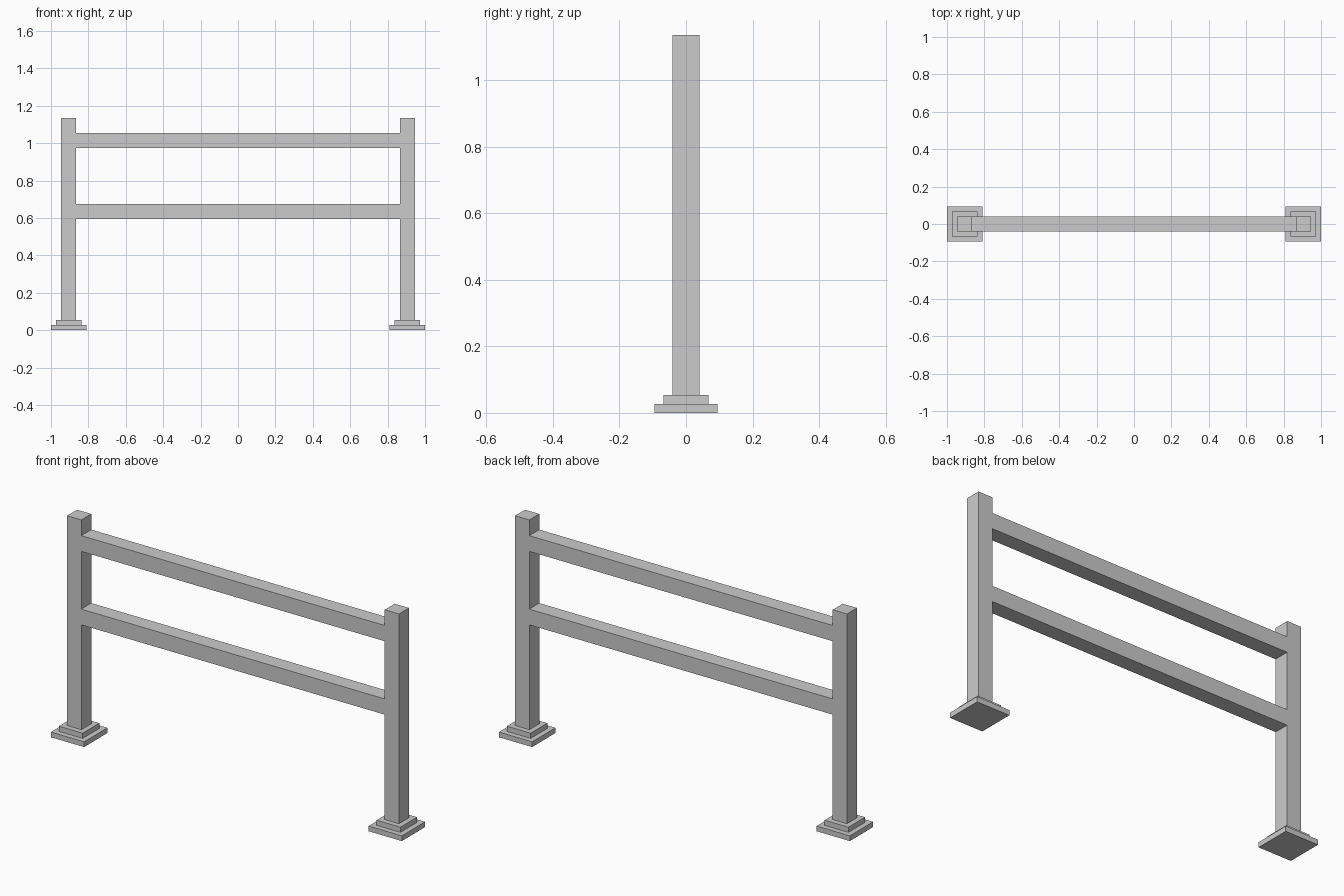
import bpy

if "Cube" in bpy.data.objects:
    bpy.data.objects.remove(bpy.data.objects["Cube"])

U = 2 / 74            # module size: the whole fence is 74 modules long
POST_X = 33.5         # post centre, in modules


def box(name, x, width, depth, z0, z1):
    """Box centred on y = 0, all sizes in modules."""
    bpy.ops.mesh.primitive_cube_add(size=1, location=(x * U, 0, (z0 + z1) / 2 * U))
    obj = bpy.context.object
    obj.name = name
    obj.scale = (width * U, depth * U, (z1 - z0) * U)
    bpy.ops.object.transform_apply(location=False, rotation=False, scale=True)
    return obj


# Posts standing on stepped feet
for side, sign in (("left", -1), ("right", 1)):
    x = sign * POST_X
    box(f"{side}_foot_plate", x, 7, 7, 0, 1)
    box(f"{side}_foot_step", x, 5, 5, 1, 2)
    box(f"{side}_post", x, 3, 3, 2, 42)

# Horizontal rails, flush with the posts
rail_length = 2 * (POST_X - 1.5)
box("lower_rail", 0, rail_length, 3, 22, 25)
box("upper_rail", 0, rail_length, 3, 36, 39)
